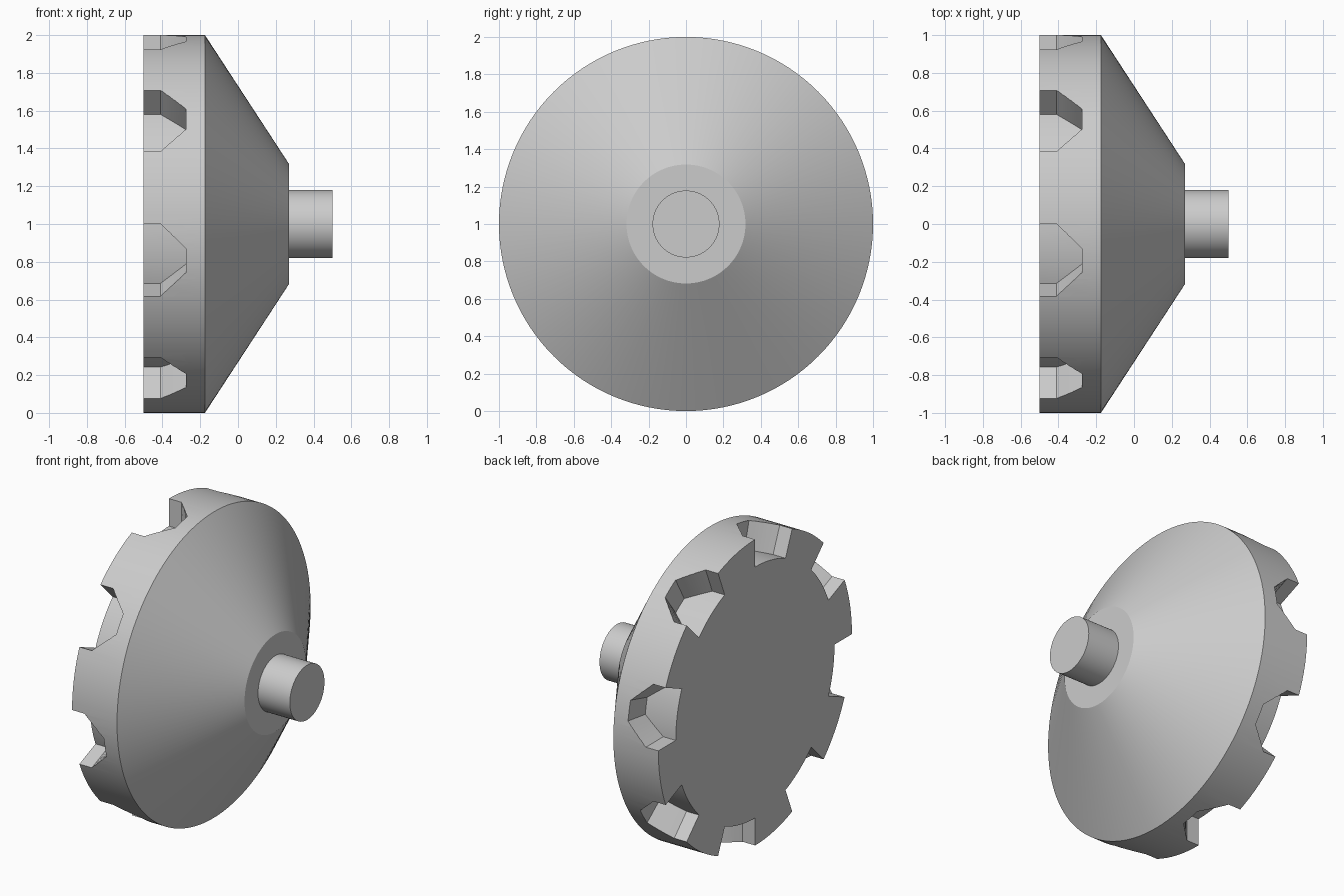
import bpy, bmesh
from math import cos, sin, pi, radians

default = bpy.data.objects.get("Cube")
if default:
    bpy.data.objects.remove(default, do_unlink=True)

grey = bpy.data.materials.new("light grey metal")
grey.use_nodes = True
COLOUR = (0.6, 0.6, 0.6, 1)
grey.diffuse_color = COLOUR
grey.node_tree.nodes["Principled BSDF"].inputs["Base Color"].default_value = COLOUR


def point(x, r, angle):
    """Point around the wheel axis, angle 0 at the front, rising to the top."""
    return (x, -r * cos(angle), 1 + r * sin(angle))


def add_object(name, bm):
    bmesh.ops.recalc_face_normals(bm, faces=bm.faces)
    mesh = bpy.data.meshes.new(name)
    bm.to_mesh(mesh)
    bm.free()
    mesh.materials.append(grey)
    obj = bpy.data.objects.new(name, mesh)
    bpy.context.collection.objects.link(obj)
    return obj


def lathe(name, profile, sides):
    """Solid of revolution about the wheel axis, with flat end caps."""
    bm = bmesh.new()
    rings = [[bm.verts.new(point(x, r, 2 * pi * i / sides)) for i in range(sides)]
             for x, r in profile]
    for a, b in zip(rings, rings[1:]):
        for i in range(sides):
            j = (i + 1) % sides
            bm.faces.new((a[i], a[j], b[j], b[i]))
    bm.faces.new(rings[0])
    bm.faces.new(rings[-1])
    return add_object(name, bm)


def add_notch(bm, centre, steps=12):
    """Radial block with a tapered tip and a curved floor."""
    half, tip = radians(11.25), radians(3.7)
    columns = []
    for i in range(steps + 1):
        a = -half + 2 * half * i / steps
        # snap the columns beside the tip to its corners
        if abs(abs(a) - tip) < half / steps:
            a = tip if a > 0 else -tip
        t = min(1, (half - abs(a)) / (half - tip))
        end = -0.41 + 0.135 * t
        columns.append([bm.verts.new(point(x, r, centre + a))
                        for x, r in ((-0.6, 0.82), (end, 0.82), (end, 1.1), (-0.6, 1.1))])
    for a, b in zip(columns, columns[1:]):
        for k in range(4):
            m = (k + 1) % 4
            bm.faces.new((a[k], a[m], b[m], b[k]))
    bm.faces.new(columns[0])
    bm.faces.new(columns[-1])


def smooth(obj):
    bpy.ops.object.select_all(action='DESELECT')
    obj.select_set(True)
    bpy.context.view_layer.objects.active = obj
    bpy.ops.object.shade_smooth_by_angle(angle=radians(20))


# Wheel body: straight rim and cone
body = lathe("wheel_body", [(-0.5, 1), (-0.175, 1), (0.27, 0.318)], 128)

# Eight notches around the back of the rim
bm = bmesh.new()
for n in range(8):
    add_notch(bm, radians(33.75 + 45 * n))
cutter = add_object("notch_cutter", bm)
cutter.hide_render = True

cut = body.modifiers.new("notches", 'BOOLEAN')
cut.operation = 'DIFFERENCE'
cut.solver = 'EXACT'
cut.object = cutter
bpy.context.view_layer.objects.active = body
bpy.ops.object.modifier_apply(modifier=cut.name)
bpy.data.objects.remove(cutter, do_unlink=True)
smooth(body)

# Shaft stub on the narrow end
shaft = lathe("shaft", [(0.265, 0.179), (0.5, 0.179)], 64)
smooth(shaft)
